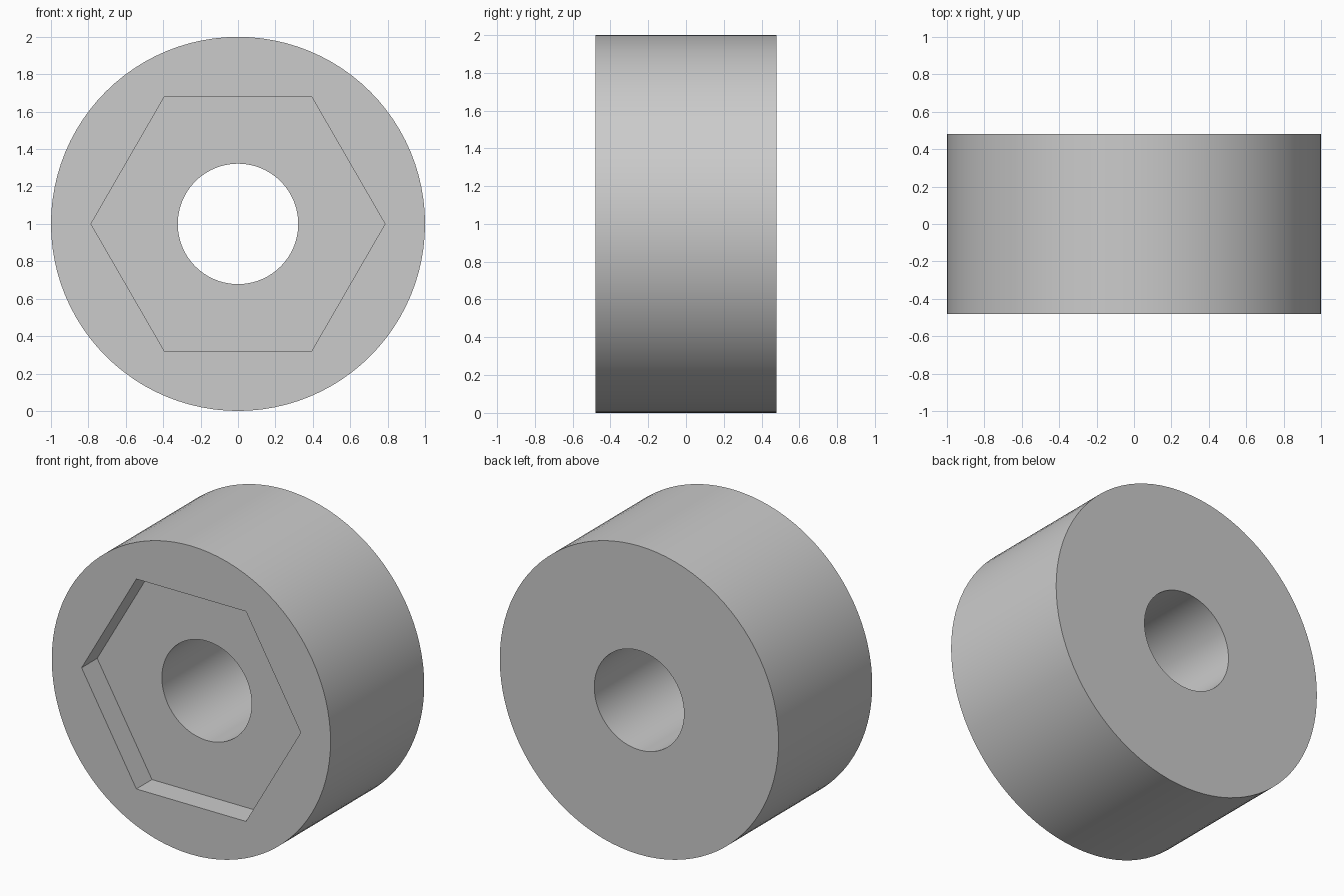
import bpy
import bmesh
from math import cos, pi, radians, sin

old = bpy.data.objects.get("Cube")
if old:
    bpy.data.objects.remove(old, do_unlink=True)

SEGMENTS = 96
HALF_DEPTH = 0.48
RECESS_FLOOR = -HALF_DEPTH + 0.16
OUTER, BORE, HEX_CORNER = 1.0, 0.322, 0.786


def round_radius(radius):
    return lambda angle: radius


def hex_radius(angle):
    # distance to a hexagon whose corners lie on the x axis
    return HEX_CORNER * cos(pi / 6) / cos(angle % (pi / 3) - pi / 6)


# Material
grey = bpy.data.materials.new("plain grey")
grey.use_nodes = True
colour = (0.6, 0.6, 0.6, 1.0)
grey.diffuse_color = colour
grey.node_tree.nodes["Principled BSDF"].inputs["Base Color"].default_value = colour

# Cross-section of the spacer, swept around the y axis
section = [
    (round_radius(OUTER), -HALF_DEPTH),
    (hex_radius, -HALF_DEPTH),
    (hex_radius, RECESS_FLOOR),
    (round_radius(BORE), RECESS_FLOOR),
    (round_radius(BORE), HALF_DEPTH),
    (round_radius(OUTER), HALF_DEPTH),
]

bm = bmesh.new()
rings = []
for radius, y in section:
    ring = []
    for i in range(SEGMENTS):
        a = 2 * pi * i / SEGMENTS
        r = radius(a)
        ring.append(bm.verts.new((r * cos(a), y, 1 + r * sin(a))))
    rings.append(ring)

for k, ring in enumerate(rings):
    following = rings[(k + 1) % len(rings)]
    for i in range(SEGMENTS):
        j = (i + 1) % SEGMENTS
        bm.faces.new((ring[i], ring[j], following[j], following[i]))
bmesh.ops.recalc_face_normals(bm, faces=bm.faces)

mesh = bpy.data.meshes.new("hex_recess_spacer")
bm.to_mesh(mesh)
bm.free()
mesh.materials.append(grey)
spacer = bpy.data.objects.new("hex_recess_spacer", mesh)
bpy.context.collection.objects.link(spacer)

# Smooth round walls, crisp rims and hexagon corners
bpy.ops.object.select_all(action="DESELECT")
spacer.select_set(True)
bpy.context.view_layer.objects.active = spacer
bpy.ops.object.shade_smooth_by_angle(angle=radians(30))
